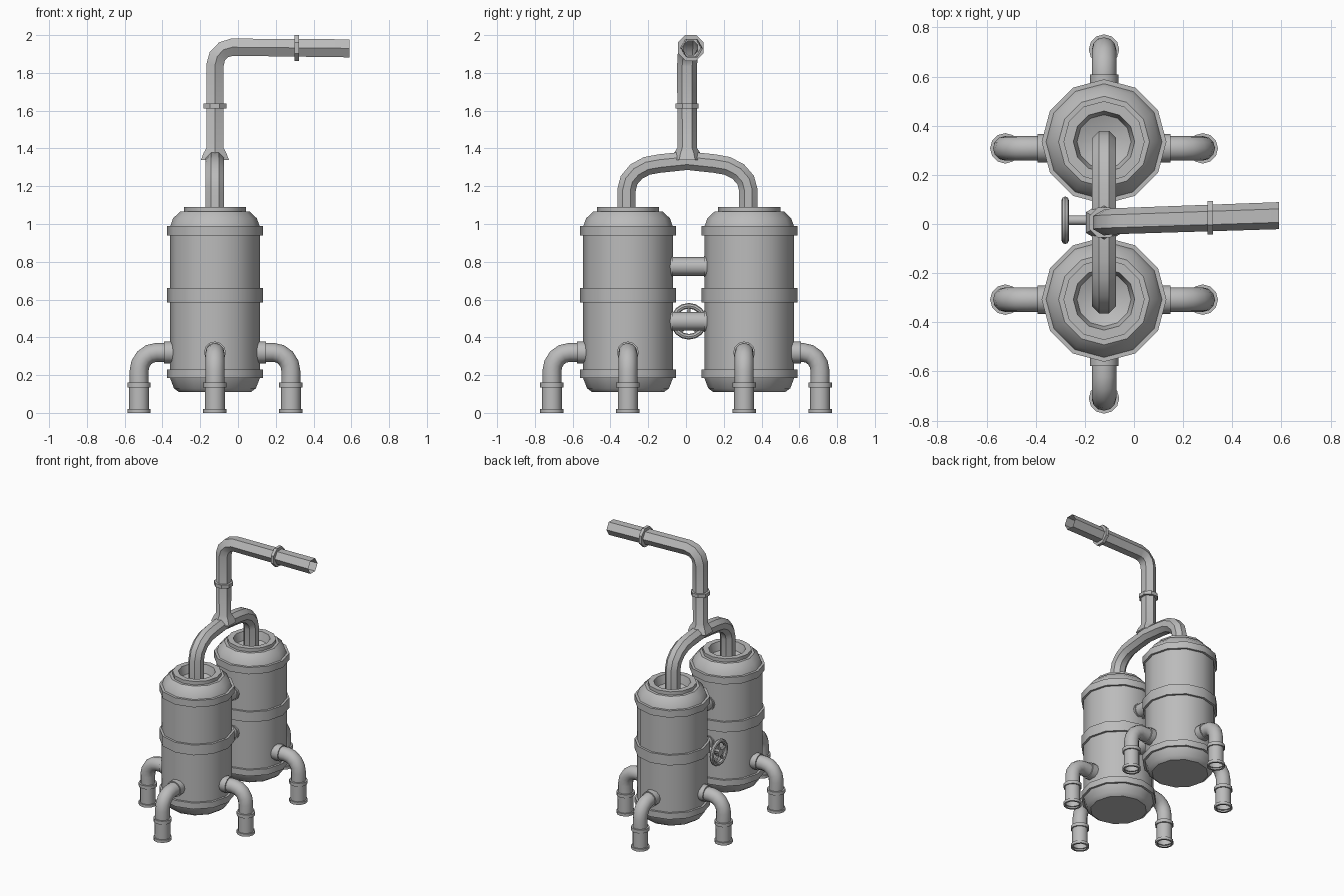
import bpy, bmesh, math
from mathutils import Vector, Matrix

if "Cube" in bpy.data.objects:
    bpy.data.objects.remove(bpy.data.objects["Cube"])

metal = bpy.data.materials.new("grey_metal")
metal.use_nodes = True
GREY = (0.5, 0.5, 0.5, 1)
metal.diffuse_color = GREY
metal.node_tree.nodes["Principled BSDF"].inputs["Base Color"].default_value = GREY
parts = []


def finish(name, bm):
    mesh = bpy.data.meshes.new(name)
    bm.to_mesh(mesh)
    bm.free()
    mesh.materials.append(metal)
    obj = bpy.data.objects.new(name, mesh)
    bpy.context.collection.objects.link(obj)
    parts.append(obj)
    return obj


def tube(name, points, radii, normal, sides=12, phase=0.0, caps=False):
    """Sweep a polygon along a flat path; repeated points make radius steps."""
    pts = [Vector(p) for p in points]
    n = Vector(normal)
    bm = bmesh.new()
    rings = []
    for p, r in zip(pts, radii):
        i = pts.index(p)
        before = [q for q in pts[:i] if q != p]
        after = [q for q in pts[i:] if q != p]
        t = Vector()
        if before:
            t += (p - before[-1]).normalized()
        if after:
            t += (after[0] - p).normalized()
        side = t.normalized().cross(n)
        angles = [phase + math.tau * k / sides for k in range(sides)]
        rings.append([bm.verts.new(p + r * (math.cos(a) * n + math.sin(a) * side))
                      for a in angles])
    for a, b in zip(rings, rings[1:]):
        for k in range(sides):
            j = (k + 1) % sides
            bm.faces.new((a[k], a[j], b[j], b[k]))
    if caps:
        bm.faces.new(rings[0])
        bm.faces.new(rings[-1])
    bmesh.ops.recalc_face_normals(bm, faces=bm.faces)
    return finish(name, bm)


def elbow(start, corner, end, steps=4):
    """Rounded corner as a quadratic curve."""
    a, b, c = Vector(start), Vector(corner), Vector(end)
    # Bulged towards a circular arc
    out = []
    for i in range(steps + 1):
        t = math.pi / 2 * i / steps
        out.append(b + (a - b) * (1 - math.sin(t)) + (c - b) * (1 - math.cos(t)))
    return out


CX = -0.122

# Tanks: radius and height profile from the underside to the floor of the top recess
profile = [(0.19, 0.11), (0.217, 0.13), (0.238, 0.185), (0.254, 0.185), (0.254, 0.23),
           (0.238, 0.23), (0.238, 0.585), (0.254, 0.585), (0.254, 0.66), (0.238, 0.66),
           (0.238, 0.94), (0.254, 0.94), (0.254, 0.99), (0.236, 0.99), (0.222, 1.03),
           (0.185, 1.065), (0.165, 1.065), (0.165, 1.09), (0.125, 1.09), (0.11, 1.03), (0.04, 1.0)]


def tank(name, y):
    bm = bmesh.new()
    rings = [[bm.verts.new((CX + r * math.cos(math.tau * k / 12),
                            y + r * math.sin(math.tau * k / 12), z)) for k in range(12)]
             for r, z in profile]
    for a, b in zip(rings, rings[1:]):
        for k in range(12):
            j = (k + 1) % 12
            bm.faces.new((a[k], a[j], b[j], b[k]))
    bm.faces.new(rings[0][::-1])
    bm.faces.new(rings[-1])
    finish(name, bm)


tank("front_tank", -0.307)
tank("back_tank", 0.335)


# Leg pipes: wall collar, elbow, lower band and flared open foot
def leg(name, y, direction, shift=0.0):
    d = Vector(direction)
    base = Vector((CX, y, 0))

    def at(dist, z):
        return base + d * dist + Vector((0, 0, z))

    c = 0.27 + shift
    pts = [at(0.2, 0.32), at(c, 0.32), at(c, 0.32)]
    pts += elbow(at(0.31, 0.32), at(0.402, 0.32), at(0.402, 0.22))
    radii = [0.058, 0.058] + [0.05] * 6
    for z, r in [(0.16, 0.05), (0.16, 0.062), (0.135, 0.062), (0.135, 0.053),
                 (0.02, 0.053), (0.02, 0.062), (0, 0.062), (0, 0.048)]:
        pts.append(at(0.402, z))
        radii.append(r)
    tube(name, pts, radii, d.cross((0, 0, 1)))


for label, s in (("front", -1), ("back", 1)):
    y = s * 0.308
    leg(label + "_left_leg", y, (1, 0, 0))
    leg(label + "_right_leg", y, (-1, 0, 0))
    leg(label + "_outer_leg", y, (0, s, 0), 0.03 if s > 0 else 0)

# Cross pipes joining the tanks, with end collars
for label, z in (("upper", 0.775), ("lower", 0.485)):
    ys = [-0.12, -0.07, -0.07, 0.095, 0.095, 0.14]
    tube(label + "_cross_pipe", [(CX, y, z) for y in ys],
         [0.056, 0.056, 0.049, 0.049, 0.056, 0.056], (1, 0, 0))

# Valve wheel with stem, hub and spokes
WX, WY, WZ = -0.28, 0.015, 0.485
tube("valve_stem", [(CX, WY, WZ), (WX, WY, WZ)], [0.02, 0.02], (0, 1, 0))
tube("valve_hub", [(WX - 0.014, WY, WZ), (WX + 0.014, WY, WZ)], [0.026, 0.026],
     (0, 1, 0), caps=True)
for i in range(5):
    a = math.tau * i / 5
    ray = Vector((0, math.sin(a), math.cos(a)))
    center = Vector((WX, WY, WZ))
    tube("valve_spoke", [center + ray * 0.015, center + ray * 0.082], [0.011, 0.009],
         (1, 0, 0), 6)
bpy.ops.mesh.primitive_torus_add(major_radius=0.082, minor_radius=0.015, major_segments=16,
                                 minor_segments=8, location=(WX, WY, WZ),
                                 rotation=(0, math.pi / 2, 0))
wheel = bpy.context.object
wheel.name = "valve_wheel"
wheel.data.materials.append(metal)
parts.append(wheel)

# Forked pipe rising out of both tanks
PY = 0.006
fork = [Vector((CX, -0.315, 0.99))]
fork += elbow((CX, -0.315, 1.18), (CX, -0.315, 1.315), (CX, -0.14, 1.32))
fork += [Vector((CX, PY, 1.335))]
fork += elbow((CX, 0.15, 1.32), (CX, 0.33, 1.315), (CX, 0.33, 1.18))
fork += [Vector((CX, 0.33, 0.99))]
tube("fork_pipe", fork, [0.053] * len(fork), (1, 0, 0), 8, math.pi / 8)

# Main pipe: flared joint, riser, bend and open outlet
main = [Vector((CX, PY, z)) for z in (1.34, 1.375, 1.405)]
main += elbow((CX, PY, 1.84), (CX, PY + 0.004, 1.935), (-0.03, 0.013, 1.936), 3)
main += [Vector((0.59, 0.034, 1.93))]
tube("main_pipe", main, [0.085, 0.07, 0.051] + [0.053] * 4 + [0.055], (0, 1, 0), 6)


# Collars on the main pipe
def collar(name, a, b, r, inner):
    tube(name, [a, a, b, b], [inner, r, r, inner], (0, 1, 0), 8, math.pi / 8)


collar("riser_collar", (CX, PY, 1.612), (CX, PY, 1.638), 0.066, 0.04)
collar("outlet_collar", (0.30, 0.025, 1.932), (0.322, 0.025, 1.932), 0.074, 0.04)

# Smooth rounded parts while keeping hard edges
bpy.ops.object.select_all(action="DESELECT")
for obj in parts:
    obj.select_set(True)
bpy.context.view_layer.objects.active = parts[0]
bpy.ops.object.shade_smooth_by_angle(angle=math.radians(35))
